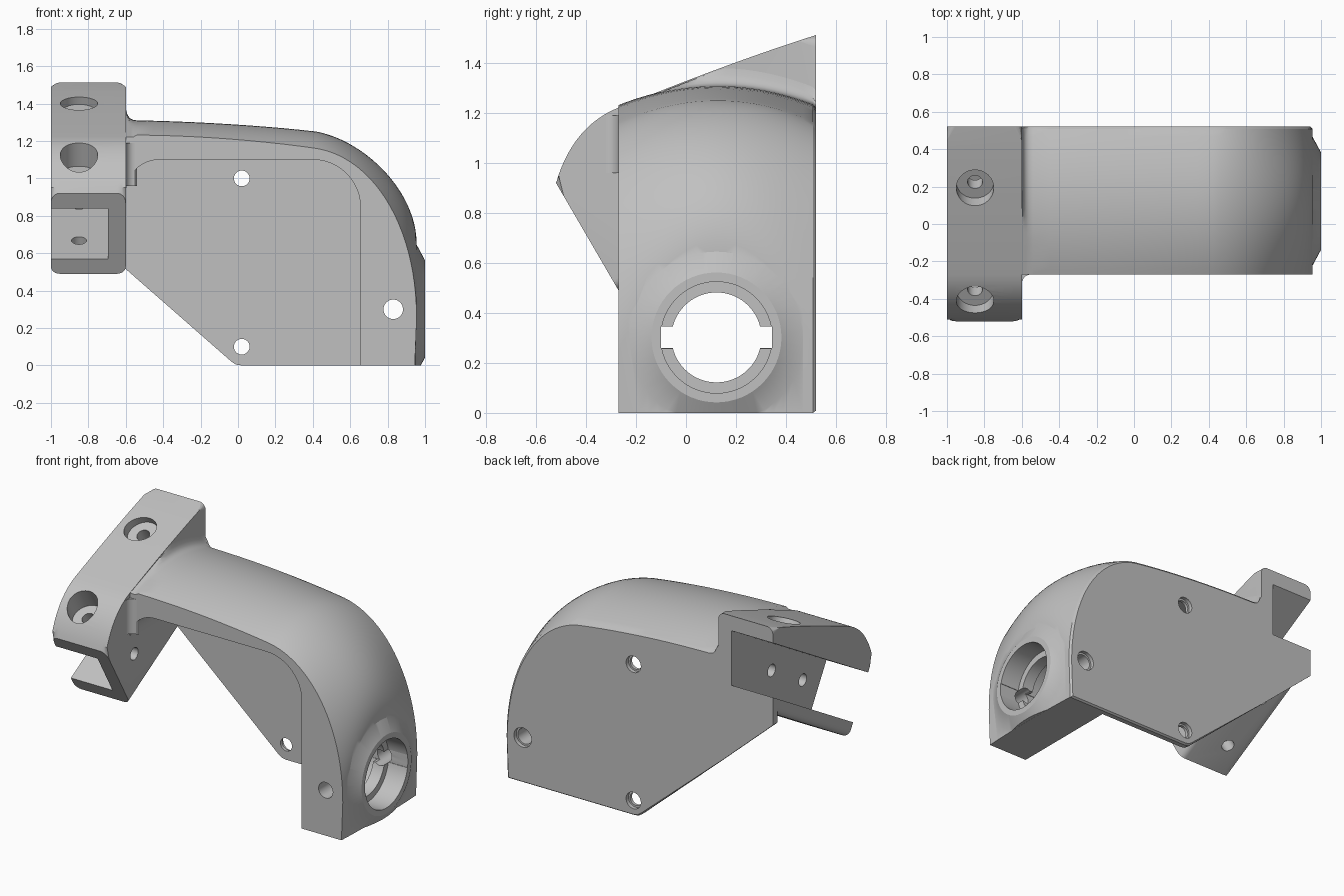
import bpy, bmesh, math
from mathutils import Vector
from mathutils.geometry import interpolate_bezier

if "Cube" in bpy.data.objects:
    bpy.data.objects.remove(bpy.data.objects["Cube"])

grey = bpy.data.materials.new("plain_grey")
grey.use_nodes = True
grey.diffuse_color = (0.53, 0.53, 0.53, 1)
grey.node_tree.nodes["Principled BSDF"].inputs["Base Color"].default_value = (0.53, 0.53, 0.53, 1)


def loft(name, rings, edit=None):
    """Closed solid skinned through rings of equal length."""
    bm = bmesh.new()
    loops = [[bm.verts.new(p) for p in ring] for ring in rings]
    n = len(loops[0])
    for a, b in zip(loops, loops[1:]):
        for i in range(n):
            bm.faces.new((a[i], a[(i + 1) % n], b[(i + 1) % n], b[i]))
    bm.faces.new(loops[0])
    bm.faces.new(loops[-1])
    if edit:
        edit(bm)
    bmesh.ops.recalc_face_normals(bm, faces=bm.faces)
    mesh = bpy.data.meshes.new(name)
    bm.to_mesh(mesh)
    bm.free()
    mesh.materials.append(grey)
    obj = bpy.data.objects.new(name, mesh)
    bpy.context.collection.objects.link(obj)
    return obj


def prism_y(name, pts, y0, y1):
    return loft(name, [[(x, y, z) for x, z in pts] for y in (y0, y1)])


def prism_x(name, pts, x0, x1, edit=None):
    return loft(name, [[(x, y, z) for y, z in pts] for x in (x0, x1)], edit)


def rod(a, b, r0, r1=None, name="cutter", edit=None):
    """Round bar or cone from point a to point b."""
    a, b = Vector(a), Vector(b)
    turn = (b - a).to_track_quat('Z', 'Y')
    rings = []
    for c, r in ((a, r0), (b, r0 if r1 is None else r1)):
        angles = [2 * math.pi * i / 64 for i in range(64)]
        rings.append([c + turn @ Vector((r * math.cos(t), r * math.sin(t), 0)) for t in angles])
    return loft(name, rings, edit)


def combine(obj, other, operation='DIFFERENCE'):
    mod = obj.modifiers.new("bool", 'BOOLEAN')
    mod.operation, mod.object, mod.solver = operation, other, 'EXACT'
    bpy.context.view_layer.objects.active = obj
    bpy.ops.object.modifier_apply(modifier=mod.name)
    bpy.data.objects.remove(other)


def curve(p0, h0, h1, p1, n):
    pts = interpolate_bezier(*[Vector((*p, 0)) for p in (p0, h0, h1, p1)], n)
    return [(p.x, p.y) for p in pts]


def arc(cx, cz, r, a0, a1, n=12):
    steps = [math.radians(a0 + (a1 - a0) * i / n) for i in range(n + 1)]
    return [(cx + r * math.cos(t), cz + r * math.sin(t)) for t in steps]


# Crowned arch body: the section bulges between an edge line and a crown line
edge = ([(-.64, 1.3)] + curve((-.6, 1.3), (-.595, 1.25), (-.58, 1.235), (-.54, 1.232), 6)
        + curve((-.45, 1.23), (-.15, 1.225), (.18, 1.195), (.42, 1.16), 10)[:-1]
        + curve((.42, 1.16), (.72, 1.11), (.955, .75), (.955, .25), 24) + [(.945, 0)])
crown = ([(-.64, 1.38)] + curve((-.6, 1.38), (-.595, 1.33), (-.58, 1.312), (-.54, 1.31), 6)
         + curve((-.45, 1.308), (-.15, 1.3), (.18, 1.278), (.42, 1.25), 10)[:-1]
         + curve((.42, 1.25), (.68, 1.2), (.955, .93), (.955, .65), 24) + [(.955, 0)])
foot = [(.02, 0), (-.01, .004), (-.035, .02), (-.6, .515)]


def section(y, shrink=1.0):
    f = max(0, 1 - ((y - .125) / .395) ** 2)
    # the root blend never rises above the sloping clamp
    limit = 1.22 + .38 * (y + .27)
    pts = []
    for (a, b), (c, d) in zip(edge, crown):
        x, z = a + (c - a) * f, b + (d - b) * f
        pts.append((x, min(z, limit) if x < -.545 else z))
    return [(.2 + (x - .2) * shrink if x > -.6 else x, y, .6 + (z - .6) * shrink)
            for x, z in pts + foot]


PLATE = .475
levels = [-.27 + .778 * i / 20 for i in range(21)]
body = loft("arch_body", [section(y) for y in levels] + [section(.52, .985)])

# Open cavity in front of the thin back plate
cavity = ([(-.7, -.1), (.655, -.1)] + arc(.4, .845, .255, 0, 90)
          + arc(-.42, .92, .18, 90, 180) + [(-.7, .92)])
combine(body, prism_y("cutter", cavity, -1, PLATE))


# Conical boss, trimmed level with the base
def trim(bm):
    geom = bm.verts[:] + bm.edges[:] + bm.faces[:]
    cut = bmesh.ops.bisect_plane(bm, geom=geom, plane_co=(0, 0, .0005),
                                 plane_no=(0, 0, -1), clear_outer=True)
    rim = [e for e in cut["geom_cut"] if isinstance(e, bmesh.types.BMEdge)]
    bmesh.ops.contextual_create(bm, geom=rim)


BY, BZ = .122, .302
combine(body, rod((.938, BY, BZ), (1, BY, BZ), .375, .26, "boss", trim), 'UNION')

# Stepped opening with two keyed slots
for x0, x1, r in ((.86, 1.1, .223), (.5, 1.1, .18), (.5, .78, .223)):
    combine(body, rod((x0, BY, BZ), (x1, BY, BZ), r))
slot = [(BY - .222, .26), (BY + .222, .26), (BY + .222, .345), (BY - .222, .345)]
combine(body, prism_x("cutter", slot, .5, 1.1))

# Fixing holes with wider mouths at the back
for x, z, r in ((.02, 1.0, .042), (.02, .1, .042), (.83, .3, .052)):
    combine(body, rod((x, -.5, z), (x, .7, z), r))
    combine(body, rod((x, .495, z), (x, .7, z), r + .012))


# Tilted clamp: s runs along the channel, t runs across it
def tilt(s, t):
    return (-.395 + .866 * s - .5 * t, .705 + .5 * s + .866 * t)


def round_sides(bm):
    """Round the long side edges, leaving the two end faces crisp."""
    picked = []
    for e in bm.edges:
        a, b = (v.co for v in e.verts)
        back = a.y > .51 and b.y > .51
        front = max(a.y, b.y) < -.2 and min(a.z, b.z) < .6
        if abs(a.x - b.x) < .001 and not back and not front:
            picked.append(e)
    bmesh.ops.bevel(bm, geom=picked, offset=.045, segments=6, profile=.5, affect='EDGES')


side = (curve((-.52, .92), (-.48, 1.06), (-.4, 1.17), (-.27, 1.222), 14)
        + curve((-.27, 1.222), (0, 1.33), (.26, 1.43), (.52, 1.512), 12)[1:]
        + [(.52, .946), (-.27, .49)])
clamp = prism_x("clamp", side, -1, -.6, round_sides)

channel = [tilt(s, t) for s, t in ((-.3, -.156), (1.6, -.156), (1.6, .156), (-.3, .156))]
combine(clamp, prism_x("cutter", channel, -1.2, -.695))

CX = -.85
for s in (.195, .57):
    # small holes through the side wall and the lower flange
    combine(clamp, rod((-.8, *tilt(s, 0)), (-.5, *tilt(s, 0)), .04))
    combine(clamp, rod((CX, *tilt(s, -.4)), (CX, *tilt(s, -.05)), .04))
for s in (.195, .857):
    # recessed screw seats in the upper flange
    combine(clamp, rod((CX, *tilt(s, 0)), (CX, *tilt(s, .7)), .04))
    combine(clamp, rod((CX, *tilt(s, .245)), (CX, *tilt(s, .7)), .1))

# Back plate corner that carries on beneath the lower flange
corner = prism_y("plate_corner", [(-.6, .515), (-1, .87), (-1, 1.02), (-.6, 1.02)], PLATE, .52)
combine(clamp, corner, 'UNION')

# Concave blend between the clamp side and the front of the arch
blend = [(-.61, -.26), (-.54, -.26)] + arc(-.55, -.32, .05, 90, 180, 8) + [(-.61, -.32)]
fillet = loft("front_blend", [[(x, y, z) for x, y in blend] for z in (.96, 1.19)])

for obj in (body, clamp, fillet):
    bpy.ops.object.select_all(action='DESELECT')
    obj.select_set(True)
    bpy.context.view_layer.objects.active = obj
    bpy.ops.object.shade_smooth_by_angle(angle=math.radians(28))
